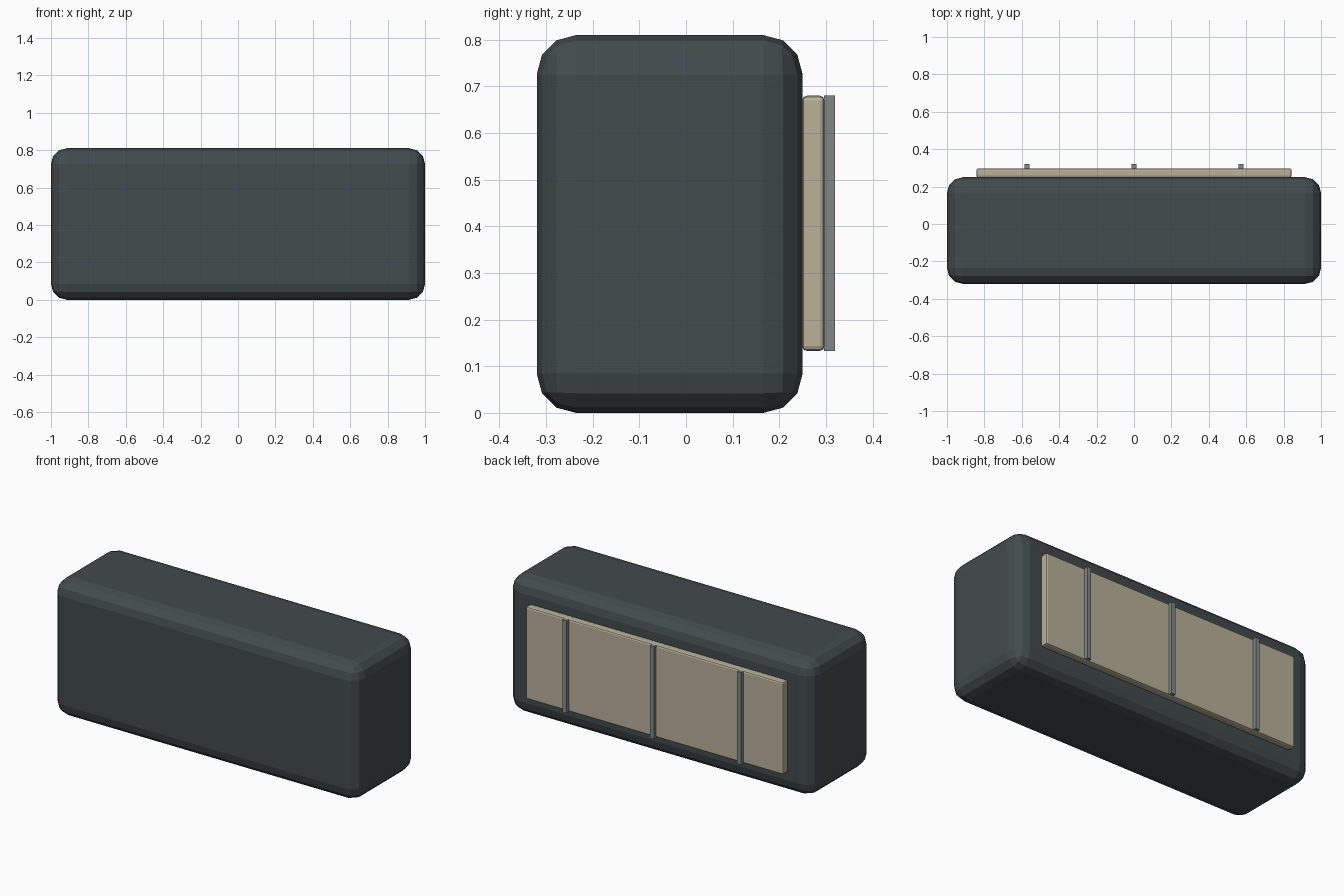
import bpy

if "Cube" in bpy.data.objects:
    bpy.data.objects.remove(bpy.data.objects["Cube"])


def material(name, color):
    m = bpy.data.materials.new(name)
    m.diffuse_color = (*color, 1)
    m.use_nodes = True
    m.node_tree.nodes["Principled BSDF"].inputs["Base Color"].default_value = m.diffuse_color
    return m


def box(name, lo, hi, mat, bevel=0, segments=1):
    bpy.ops.mesh.primitive_cube_add(size=1, location=[(a + b) / 2 for a, b in zip(lo, hi)])
    ob = bpy.context.object
    ob.name = name
    ob.scale = [b - a for a, b in zip(lo, hi)]
    bpy.ops.object.transform_apply(location=False, rotation=False, scale=True)
    ob.data.materials.append(mat)
    if bevel:
        mod = ob.modifiers.new("rounded_edges", 'BEVEL')
        mod.width = bevel
        mod.segments = segments
    return ob


dark = material("dark_slate", (0.055, 0.07, 0.075))
cream = material("cream", (0.48, 0.44, 0.32))
steel = material("grey_steel", (0.22, 0.25, 0.25))

# Rounded main body
box("body", (-1, -0.32, 0), (1, 0.25, 0.81), dark, 0.084, 3)

# Raised panel on the back
box("back_panel", (-0.843, 0.249, 0.133), (0.843, 0.297, 0.68), cream, 0.01, 2)

# Vertical strips across the panel
for i, x in enumerate((-0.572, 0, 0.572)):
    box(f"panel_strip_{i + 1}", (x - 0.013, 0.296, 0.133), (x + 0.013, 0.32, 0.68), steel)
